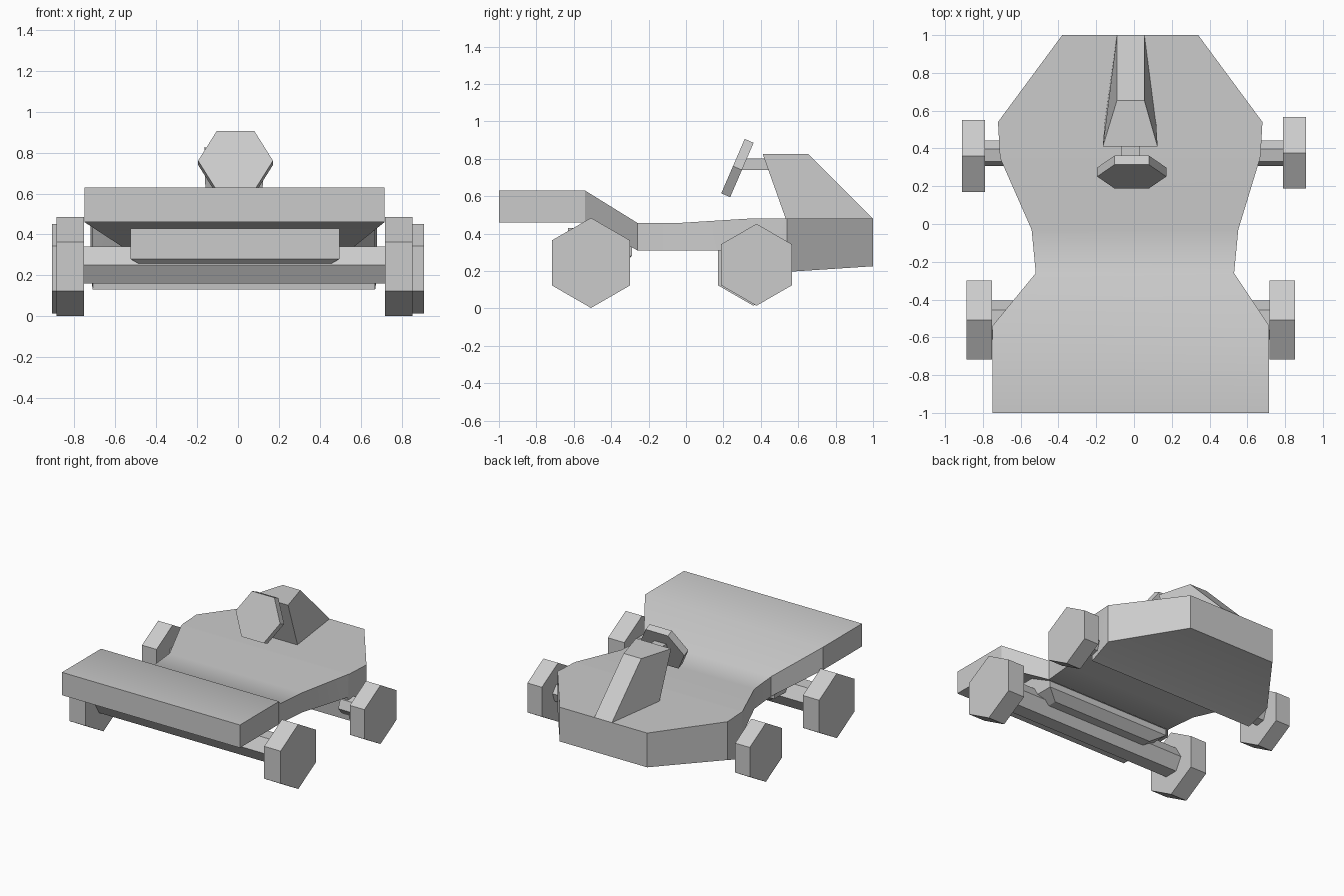
import bpy, bmesh, math
from mathutils import Vector

if "Cube" in bpy.data.objects:
    bpy.data.objects.remove(bpy.data.objects["Cube"])


def loft(name, rings):
    """Skin a closed solid through rings with equal point counts."""
    bm = bmesh.new()
    vs = [[bm.verts.new(p) for p in ring] for ring in rings]
    n = len(vs[0])
    for a, b in zip(vs, vs[1:]):
        for i in range(n):
            j = (i + 1) % n
            bm.faces.new((a[i], a[j], b[j], b[i]))
    bm.faces.new(vs[0])
    bm.faces.new(vs[-1])
    bmesh.ops.recalc_face_normals(bm, faces=bm.faces)
    mesh = bpy.data.meshes.new(name)
    bm.to_mesh(mesh)
    bm.free()
    ob = bpy.data.objects.new(name, mesh)
    bpy.context.collection.objects.link(ob)
    return ob


def rect(y, xc, half, z0, z1, half_low=None):
    """Cross-section rectangle at depth y, optionally narrower at the bottom."""
    lo = half if half_low is None else half_low
    return [(xc - lo, y, z0), (xc + lo, y, z0), (xc + half, y, z1), (xc - half, y, z1)]


def hex_prism(name, centre, radius, length, u, v, phase=0):
    """Six-sided prism whose cross-section lies in the u, v plane."""
    c, u, v = Vector(centre), Vector(u).normalized(), Vector(v).normalized()
    axis = u.cross(v)
    rings = []
    for s in (-0.5, 0.5):
        ring = []
        for k in range(6):
            a = math.radians(phase + 60 * k)
            ring.append(c + axis * s * length + radius * (math.cos(a) * u + math.sin(a) * v))
        rings.append(ring)
    return loft(name, rings)


Y, Z = (0, 1, 0), (0, 0, 1)

# Body: raised front deck, waist and deep rear tub
body = loft("body", [
    rect(-1.00, -0.017, 0.733, 0.46, 0.63),
    rect(-0.54, -0.017, 0.733, 0.46, 0.63),
    rect(-0.26, 0.005, 0.525, 0.31, 0.457),
    rect(-0.03, 0.005, 0.547, 0.31, 0.457),
    rect(0.34, -0.02, 0.685, 0.31, 0.48),
    rect(0.36, -0.02, 0.69, 0.13, 0.48),
    rect(0.54, -0.02, 0.70, 0.195, 0.48),
    rect(1.00, -0.02, 0.36, 0.225, 0.48),
])
bpy.context.view_layer.objects.active = body
body.select_set(True)
bpy.ops.object.shade_smooth_by_angle(angle=math.radians(33))

# Tapered block under the front deck
xc = -0.015
loft("axle_housing", [
    [(xc + sx * hx, yc + sy * hy, z) for sx, sy in ((-1, -1), (1, -1), (1, 1), (-1, 1))]
    for hx, yc, hy, z in ((0.415, -0.46, 0.11, 0.225),
                          (0.51, -0.46, 0.17, 0.28),
                          (0.51, -0.46, 0.17, 0.43))
])

# Front axle and wheels
hex_prism("front_axle", (-0.015, -0.508, 0.25), 0.104, 1.50, Y, Z)
for side, x in (("left", -0.82), ("right", 0.785)):
    hex_prism("front_wheel_" + side, (x, -0.508, 0.243), 0.241, 0.135, Y, Z, 30)

# Rear stub axles and wheels
for side, s, y in (("left", -1, 0.36), ("right", 1, 0.377)):
    hex_prism("rear_stub_axle_" + side, (s * 0.71, 0.375, 0.235), 0.068, 0.2, Y, Z, 10)
    hex_prism("rear_wheel_" + side, (s * 0.85, y, 0.233), 0.219, 0.12, Y, Z, 30)

# Steering console leaning over the rear tub
loft("steering_console", [
    [(-0.155, 0.54, 0.46), (0.117, 0.54, 0.46), (0.055, 1.0, 0.48), (-0.09, 1.0, 0.48)],
    [(-0.165, 0.41, 0.825), (0.125, 0.41, 0.825), (0.055, 0.655, 0.825), (-0.09, 0.655, 0.825)],
])

# Steering column and tilted hexagonal steering wheel
loft("steering_column", [rect(y, -0.017, 0.048, 0.74, 0.80) for y in (0.28, 0.50)])
hex_prism("steering_wheel", (-0.012, 0.275, 0.75), 0.183, 0.052,
          (1, 0, 0), (0, 0.396, 0.918))
